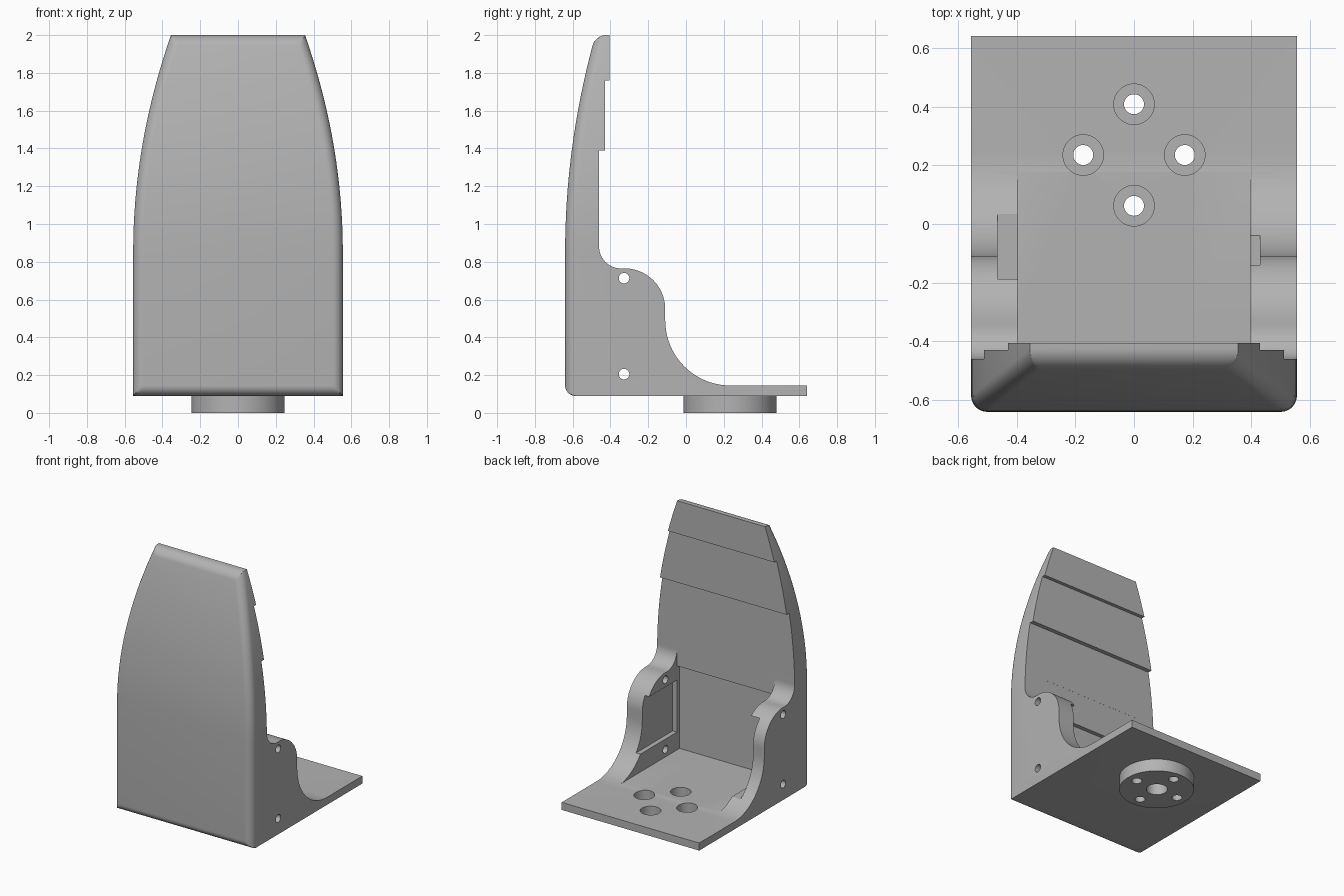
import bpy, bmesh
from math import sin, cos, pi, radians

if "Cube" in bpy.data.objects:
    bpy.data.objects.remove(bpy.data.objects["Cube"])

grey = bpy.data.materials.new("grey_plastic")
grey.diffuse_color = (0.45, 0.45, 0.45, 1)
grey.use_nodes = True
grey.node_tree.nodes["Principled BSDF"].inputs["Base Color"].default_value = grey.diffuse_color


def make(name, verts, faces):
    me = bpy.data.meshes.new(name)
    me.from_pydata(verts, [], faces)
    bm = bmesh.new()
    bm.from_mesh(me)
    bmesh.ops.recalc_face_normals(bm, faces=bm.faces)
    bm.to_mesh(me)
    bm.free()
    ob = bpy.data.objects.new(name, me)
    bpy.context.collection.objects.link(ob)
    return ob


def loft(name, rings):
    n = len(rings[0])
    verts = [p for ring in rings for p in ring]
    faces = [tuple(range(n)), tuple(range(len(verts) - n, len(verts)))]
    for k in range(len(rings) - 1):
        for i in range(n):
            j = (i + 1) % n
            faces.append((k * n + i, k * n + j, (k + 1) * n + j, (k + 1) * n + i))
    return make(name, verts, faces)


def box(name, x0, x1, y0, y1, z0, z1):
    return loft(name, [[(x0, y0, z), (x1, y0, z), (x1, y1, z), (x0, y1, z)] for z in (z0, z1)])


def rod(name, axis, a, b, r, lo, hi, n=48):
    """Cylinder along z centred on x=a, y=b, or along x centred on y=a, z=b."""
    circle = [(a + r * cos(2 * pi * i / n), b + r * sin(2 * pi * i / n)) for i in range(n)]
    return loft(name, [[(u, v, t) if axis == "z" else (t, u, v) for u, v in circle]
                       for t in (lo, hi)])


def arc(cy, cz, r, start, end, n=20):
    return [(cy + r * cos(radians(start + (end - start) * i / n)),
             cz + r * sin(radians(start + (end - start) * i / n))) for i in range(n + 1)]


def combine(target, other, operation):
    mod = target.modifiers.new(operation.lower(), "BOOLEAN")
    mod.operation = operation
    mod.solver = "EXACT"
    mod.object = other
    bpy.context.view_layer.objects.active = target
    bpy.ops.object.modifier_apply(modifier=mod.name)
    bpy.data.objects.remove(other, do_unlink=True)


# Outer shell: tapered block with rounded front edges
R, N = 0.055, 8
Z0, Z1 = 0.09, 2.0
angles = [pi / 2 * i / N for i in range(N + 1)]
rows = [(Z0 + R * (1 - cos(t)), R * (1 - sin(t))) for t in angles]
rows += [(0.85 + (Z1 - R - 0.85) * i / 16, 0) for i in range(16)]
rows += [(Z1 - R * (1 - cos(t)), R * (1 - sin(t))) for t in reversed(angles)]

rings = []
for z, inset in rows:
    s = max(0, (z - 0.85) / 1.15) ** 2
    w, f = 0.555 - 0.2 * s, -0.64 + 0.16 * s
    side = [(w - R * (1 - cos(t)), max(f + inset, f + R * (1 - sin(t)))) for t in angles]
    ring = [(w, 0.64, z)] + [(x, y, z) for x, y in side]
    ring += [(-x, y, z) for x, y in reversed(side)] + [(-w, 0.64, z)]
    rings.append(ring)
bracket = loft("bracket", rings)

# Side outline: base plate, curved cheeks and stepped back rest
outline = [(-1, 0), (0.8, 0), (0.8, 0.145)]
outline += arc(0.235, 0.49, 0.345, 270, 180)
outline += arc(-0.325, 0.55, 0.215, 0, 90)
outline += arc(-0.345, 0.88, 0.115, 270, 180)
outline += [(-0.46, 1.39), (-0.43, 1.39), (-0.43, 1.76), (-0.405, 1.76), (-0.405, 2.2), (-1, 2.2)]
combine(bracket, loft("outline", [[(x, y, z) for y, z in outline] for x in (-1, 1)]), "INTERSECT")

# Mounting boss under the base
combine(bracket, rod("boss", "z", 0, 0.233, 0.247, 0, 0.11, 96), "UNION")

# Space between the cheeks, with a deeper lower recess
combine(bracket, box("cavity", -0.395, 0.395, -0.4605, 0.4, 0.15, 1.0), "DIFFERENCE")
combine(bracket, box("recess", -0.395, 0.395, -0.49, -0.3, 0.15, 0.763), "DIFFERENCE")

# Pockets inside the cheeks
combine(bracket, box("right_pocket", 0.3, 0.43, -0.46, 0.2, 0.28, 0.66), "DIFFERENCE")
combine(bracket, box("left_pocket", -0.465, -0.3, -0.46, 0.2, 0.21, 0.715), "DIFFERENCE")

# Screw holes through the cheeks
for z in (0.205, 0.713):
    combine(bracket, rod("screw_hole", "x", -0.328, z, 0.028, -1, 1, 32), "DIFFERENCE")

# Counterbored bolt holes and blind centre hole in the boss
for k in range(4):
    x, y = 0.173 * cos(k * pi / 2), 0.235 + 0.173 * sin(k * pi / 2)
    combine(bracket, rod("bolt_hole", "z", x, y, 0.034, -1, 1, 32), "DIFFERENCE")
    combine(bracket, rod("counterbore", "z", x, y, 0.069, 0.06, 0.5), "DIFFERENCE")
combine(bracket, rod("centre_hole", "z", 0, 0.235, 0.07, -1, 0.09), "DIFFERENCE")

bracket.data.materials.clear()
bracket.data.materials.append(grey)
for p in bracket.data.polygons:
    p.material_index = 0
bpy.ops.object.select_all(action="DESELECT")
bracket.select_set(True)
bpy.context.view_layer.objects.active = bracket
bpy.ops.object.shade_smooth_by_angle(angle=radians(25))
